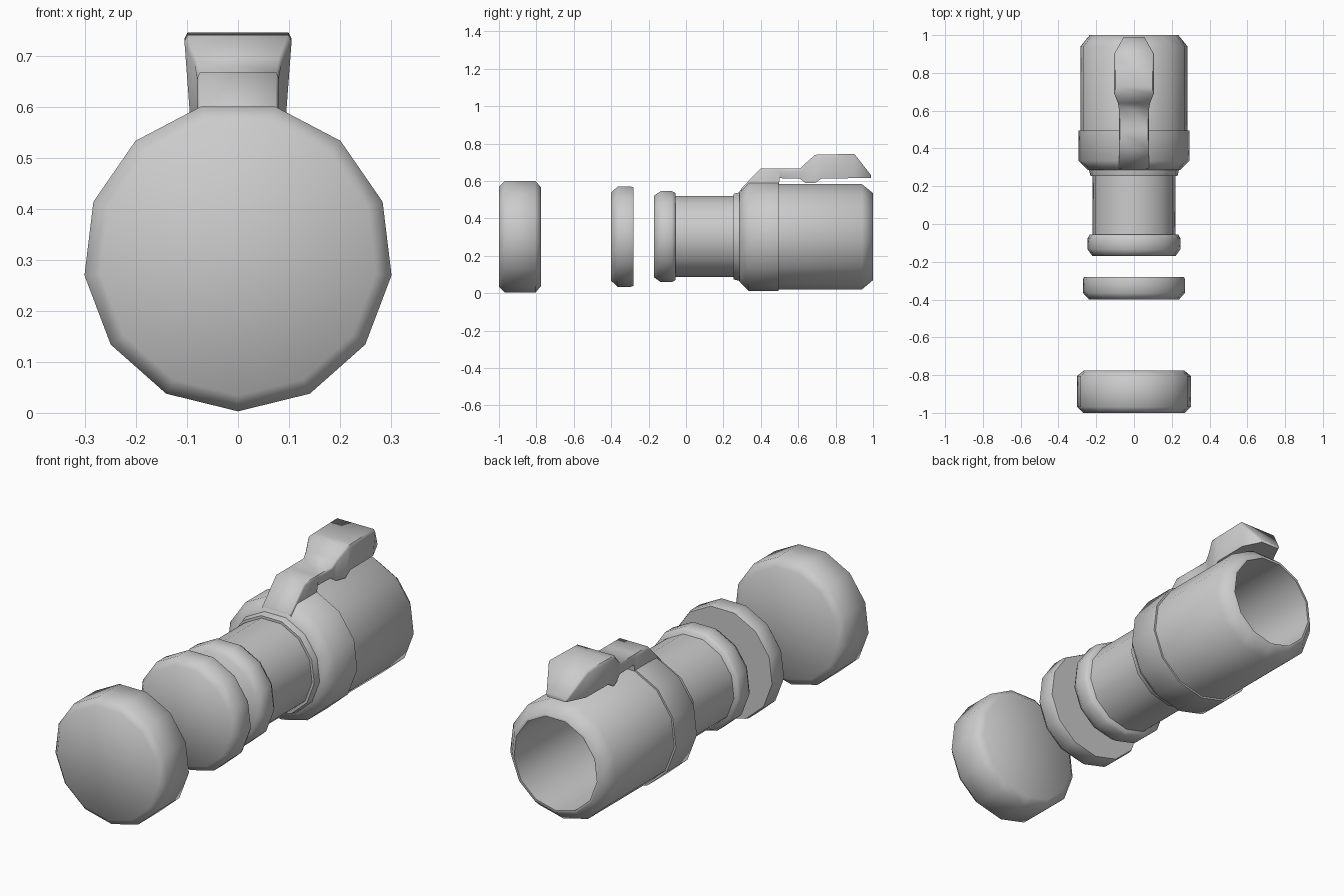
import bpy, bmesh, math

cube = bpy.data.objects.get("Cube")
if cube:
    bpy.data.objects.remove(cube, do_unlink=True)

SIDES = 13
AXIS_Z = 0.306

grey = bpy.data.materials.new("plain_grey")
grey.use_nodes = True
grey.diffuse_color = (0.6, 0.6, 0.6, 1)
grey.node_tree.nodes["Principled BSDF"].inputs["Base Color"].default_value = (0.6, 0.6, 0.6, 1)


def loft(name, rings):
    """Skin a list of equal-sized point rings, closing both ends."""
    bm = bmesh.new()
    loops = [[bm.verts.new(p) for p in ring] for ring in rings]
    for a, b in zip(loops, loops[1:]):
        for i in range(len(a)):
            j = (i + 1) % len(a)
            bm.faces.new((a[i], a[j], b[j], b[i]))
    bm.faces.new(loops[0])
    bm.faces.new(loops[-1])
    bmesh.ops.recalc_face_normals(bm, faces=bm.faces)
    mesh = bpy.data.meshes.new(name)
    bm.to_mesh(mesh)
    bm.free()
    mesh.materials.append(grey)
    obj = bpy.data.objects.new(name, mesh)
    bpy.context.collection.objects.link(obj)
    bpy.ops.object.select_all(action='DESELECT')
    obj.select_set(True)
    bpy.context.view_layer.objects.active = obj
    bpy.ops.object.shade_smooth_by_angle(angle=math.radians(62))
    return obj


def turned(name, profile):
    """Lathe (y, radius) pairs around the long axis, one corner at the bottom."""
    angles = [math.tau * i / SIDES for i in range(SIDES)]
    loft(name, [[(r * math.sin(a), y, AXIS_Z - r * math.cos(a)) for a in angles]
                for y, r in profile])


# Separated discs at the front
turned("front_cap", [(-1, .272), (-.968, .303), (-.805, .303), (-.775, .267)])
turned("middle_disc", [(-.4, .24), (-.365, .272), (-.295, .272), (-.28, .267)])

# Narrow tube with its end ring and rear lip
turned("tube_end_ring", [(-.17, .222), (-.135, .247), (-.075, .247), (-.055, .235)])
turned("narrow_tube", [(-.1, .22), (.3, .22)])
turned("tube_lip", [(.255, .232), (.285, .24), (.31, .24)])

# Collar and hollow rear barrel
turned("collar", [(.285, .245), (.335, .295), (.495, .295)])
turned("rear_barrel", [(.46, .286), (.94, .286), (1, .236), (1, .224), (.51, .224)])

# Clip: stations of (y, half width, top, bottom)
stations = [(.295, .078, .56, .5), (.4, .08, .667, .5), (.49, .08, .667, .5),
            (.5, .08, .667, .615), (.61, .08, .667, .612), (.64, .085, .695, .588),
            (.69, .105, .74, .588), (.725, .105, .741, .613), (.9, .105, .745, .615),
            (.99, .055, .63, .615)]
rings = []
for y, w, top, low in stations:
    shoulder = top - min(.012, (top - low) / 3)
    right = [(w * .9, y, low), (w, y, shoulder), (w * .94, y, top)]
    rings.append(right + [(-x, y, z) for x, y, z in reversed(right)])
loft("clip", rings)
